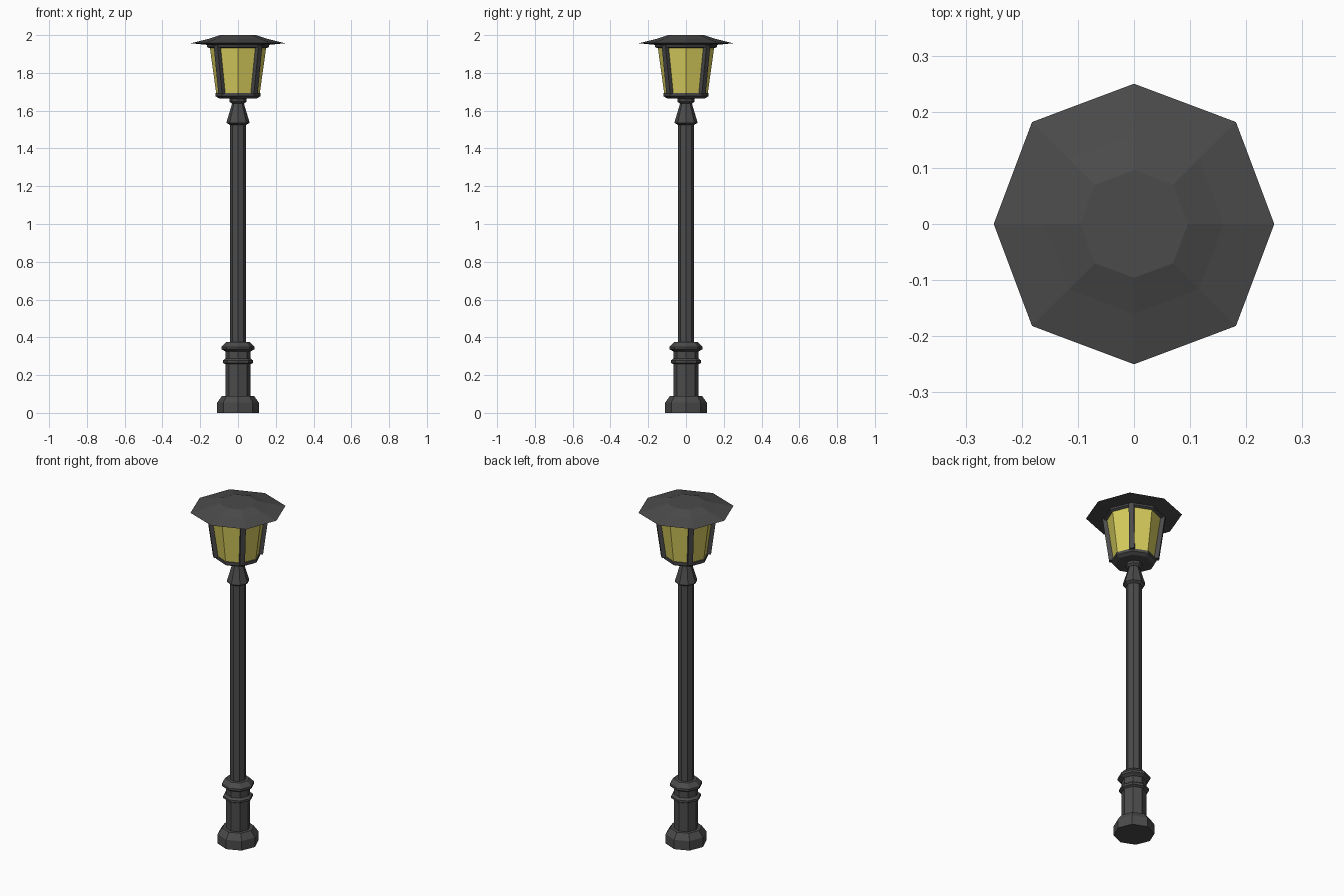
import bpy, bmesh
from math import pi, sin, cos
from mathutils import Matrix, Vector

old = bpy.data.objects.get("Cube")
if old:
    bpy.data.objects.remove(old, do_unlink=True)


def make_material(name, colour):
    mat = bpy.data.materials.new(name)
    mat.use_nodes = True
    mat.diffuse_color = colour
    mat.node_tree.nodes["Principled BSDF"].inputs["Base Color"].default_value = colour
    return mat


metal = make_material("dark_grey_metal", (0.07, 0.07, 0.07, 1))
glass = make_material("warm_yellow_glass", (0.68, 0.61, 0.11, 1))
SIDES = 8


def finish(name, bm, mat):
    bmesh.ops.recalc_face_normals(bm, faces=bm.faces)
    mesh = bpy.data.meshes.new(name)
    bm.to_mesh(mesh)
    bm.free()
    mesh.materials.append(mat)
    obj = bpy.data.objects.new(name, mesh)
    bpy.context.collection.objects.link(obj)
    return obj


def turned(name, profile, mat, diagonal=1.0):
    """Eight-sided solid from (radius, height) pairs, closed at both ends."""
    bm = bmesh.new()
    rings = []
    for r, z in profile:
        ring = []
        for i in range(SIDES):
            a = 2 * pi * i / SIDES
            s = r * (diagonal if i % 2 else 1)
            ring.append(bm.verts.new((s * cos(a), s * sin(a), z)))
        rings.append(ring)
    for low, high in zip(rings, rings[1:]):
        for i in range(SIDES):
            j = (i + 1) % SIDES
            bm.faces.new((low[i], low[j], high[j], high[i]))
    bm.faces.new(rings[0][::-1])
    bm.faces.new(rings[-1])
    return finish(name, bm, mat)


# Foot and pedestal
turned("foot", [(0.11, 0), (0.11, 0.055), (0.085, 0.09), (0.06, 0.09)], metal)
turned("pedestal", [(0.066, 0.085), (0.066, 0.345)], metal)
turned("lower_collar", [(0.066, 0.258), (0.08, 0.265), (0.08, 0.278), (0.066, 0.288)], metal)
turned("upper_collar", [(0.066, 0.325), (0.087, 0.337), (0.087, 0.35),
                        (0.062, 0.375), (0.04, 0.375)], metal)

# Pole with its flared cap
turned("pole", [(0.043, 0.37), (0.043, 1.54)], metal)
turned("pole_cap", [(0.043, 1.525), (0.06, 1.535), (0.06, 1.542), (0.032, 1.635),
                    (0.032, 1.645)], metal)
turned("neck", [(0.034, 1.638), (0.045, 1.648), (0.045, 1.662), (0.036, 1.67)], metal)

# Lantern
turned("lantern_tray", [(0.1, 1.665), (0.12, 1.677), (0.12, 1.693), (0.11, 1.697)], metal)
turned("lantern_glass", [(0.115, 1.69), (0.15, 1.94)], glass)
turned("lantern_rim", [(0.153, 1.932), (0.165, 1.938), (0.165, 1.952)], metal)

# Four leaning corner bars
bottom, top = Vector((0.121, 0, 1.688)), Vector((0.156, 0, 1.945))
for i in range(4):
    bm = bmesh.new()
    bmesh.ops.create_cube(bm, size=1)
    for v in bm.verts:
        base = top if v.co.z > 0 else bottom
        v.co = base + Vector((v.co.x * 0.024, v.co.y * 0.028, 0))
    bm.transform(Matrix.Rotation(pi / 4 + i * pi / 2, 4, "Z"))
    finish(f"corner_bar_{i + 1}", bm, metal)

# Roof
turned("roof", [(0.16, 1.948), (0.25, 1.957), (0.16, 1.979), (0.096, 2.0)], metal, 1.028)
